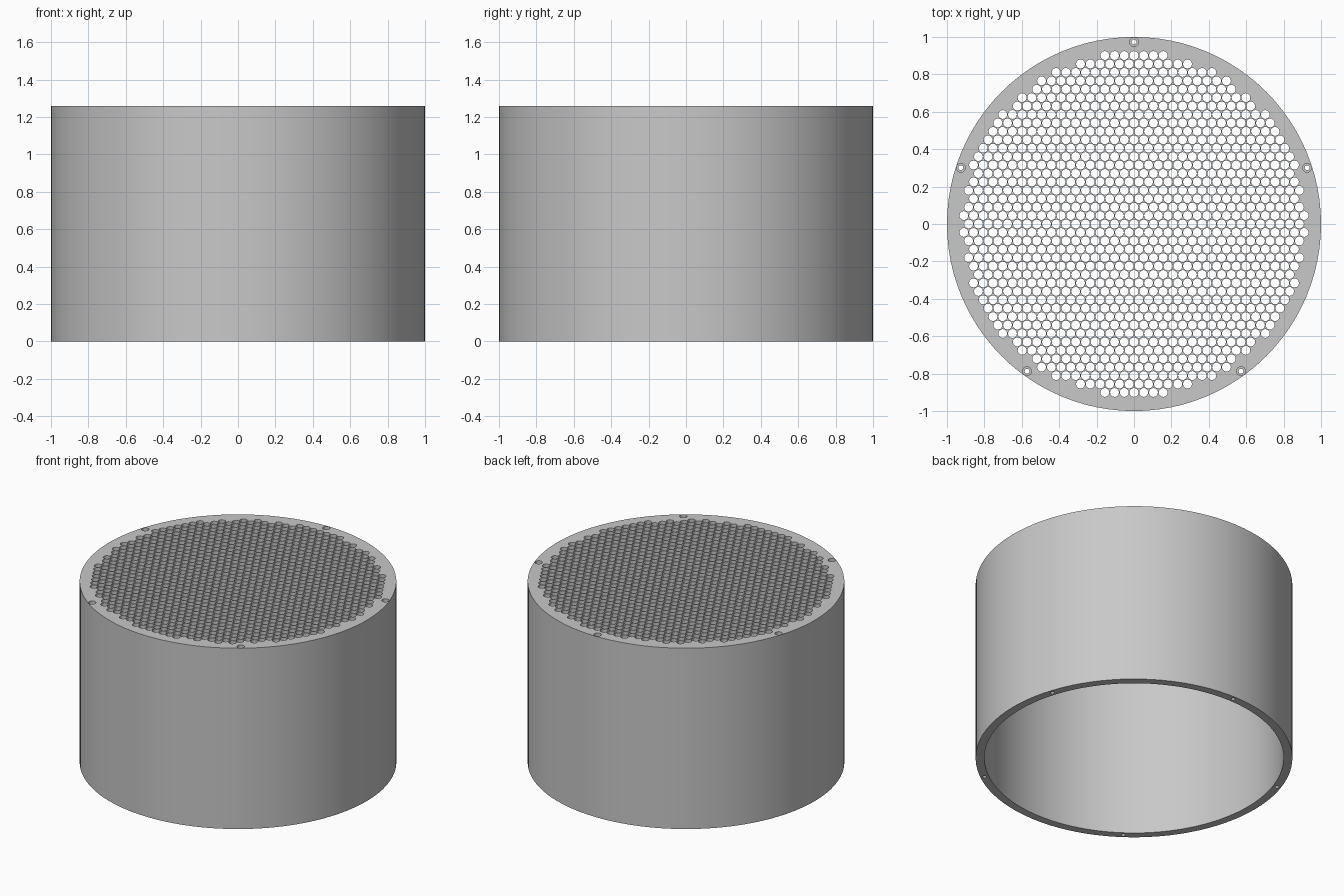
import bpy, bmesh, math
from mathutils import Vector
from mathutils.geometry import delaunay_2d_cdt

cube = bpy.data.objects.get("Cube")
if cube:
    bpy.data.objects.remove(cube, do_unlink=True)

HEIGHT = 1.26
PLATE_BOTTOM = 1.2      # underside of the perforated plate
INNER_R = 0.945
PITCH = 0.052
HOLE_R = 0.024
GRILLE_R = 0.919        # hole centres stay inside this radius
SCREW_RING = 0.973
BORE_DEPTH = 0.04


def circle(radius, sides, x=0.0, y=0.0):
    steps = [2 * math.pi * i / sides for i in range(sides)]
    return [Vector((x + radius * math.cos(a), y + radius * math.sin(a))) for a in steps]


def sheet(bm, outline, holes, z):
    """Flat face set bounded by an outline and pierced by convex holes."""
    points, edges, owner = [], [], []
    for k, loop in enumerate([outline] + holes):
        start, n = len(points), len(loop)
        points += loop
        owner += [k] * n
        edges += [(start + i, start + (i + 1) % n) for i in range(n)]
    coords, _, tris, origin, _, _ = delaunay_2d_cdt(points, edges, [], 0, 1e-6)
    verts = [bm.verts.new((p.x, p.y, z)) for p in coords]
    for tri in tris:
        owners = {owner[origin[i][0]] for i in tri}
        if len(owners) == 1 and 0 not in owners:
            continue    # lies inside a hole
        bm.faces.new([verts[i] for i in tri])


def wall(bm, lower, z0, upper, z1):
    """Band of quads joining two loops."""
    n = len(lower)
    a = [bm.verts.new((p.x, p.y, z0)) for p in lower]
    b = [bm.verts.new((p.x, p.y, z1)) for p in upper]
    for i in range(n):
        j = (i + 1) % n
        bm.faces.new((a[i], a[j], b[j], b[i]))


# Staggered grid of round openings
grille = []
for row in range(-20, 21):
    y = row * PITCH * math.sqrt(3) / 2
    for col in range(-19, 20):
        x = (col + 0.5 * (row % 2)) * PITCH
        if math.hypot(x, y) < GRILLE_R:
            grille.append(circle(HOLE_R, 12, x, y))

# Five counterbored screw holes through the rim
bores, shafts = [], []
for i in range(5):
    a = math.pi / 2 + i * 2 * math.pi / 5
    x, y = SCREW_RING * math.cos(a), SCREW_RING * math.sin(a)
    bores.append(circle(0.024, 16, x, y))
    shafts.append(circle(0.013, 16, x, y))

outer = circle(1.0, 96)
inner = circle(INNER_R, 96)

bm = bmesh.new()
# Top face, plate underside and bottom rim
sheet(bm, outer, grille + bores, HEIGHT)
sheet(bm, inner, grille, PLATE_BOTTOM)
sheet(bm, outer, [inner] + shafts, 0.0)
# Outer and inner tube walls
wall(bm, outer, 0.0, outer, HEIGHT)
wall(bm, inner, 0.0, inner, PLATE_BOTTOM)
# Walls of the openings
for loop in grille:
    wall(bm, loop, PLATE_BOTTOM, loop, HEIGHT)
# Screw shafts, seats and counterbores
seat = HEIGHT - BORE_DEPTH
for bore, shaft in zip(bores, shafts):
    wall(bm, shaft, 0.0, shaft, seat)
    wall(bm, shaft, seat, bore, seat)
    wall(bm, bore, seat, bore, HEIGHT)
bmesh.ops.remove_doubles(bm, verts=bm.verts, dist=1e-5)
bmesh.ops.recalc_face_normals(bm, faces=bm.faces)

mesh = bpy.data.meshes.new("perforated_drum")
bm.to_mesh(mesh)
bm.free()

grey = bpy.data.materials.new("light_grey")
grey.use_nodes = True
colour = (0.58, 0.58, 0.58, 1.0)
grey.diffuse_color = colour
grey.node_tree.nodes["Principled BSDF"].inputs["Base Color"].default_value = colour
mesh.materials.append(grey)

drum = bpy.data.objects.new("perforated_drum", mesh)
bpy.context.collection.objects.link(drum)
bpy.ops.object.select_all(action='DESELECT')
drum.select_set(True)
bpy.context.view_layer.objects.active = drum
bpy.ops.object.shade_smooth_by_angle(angle=math.radians(25))
